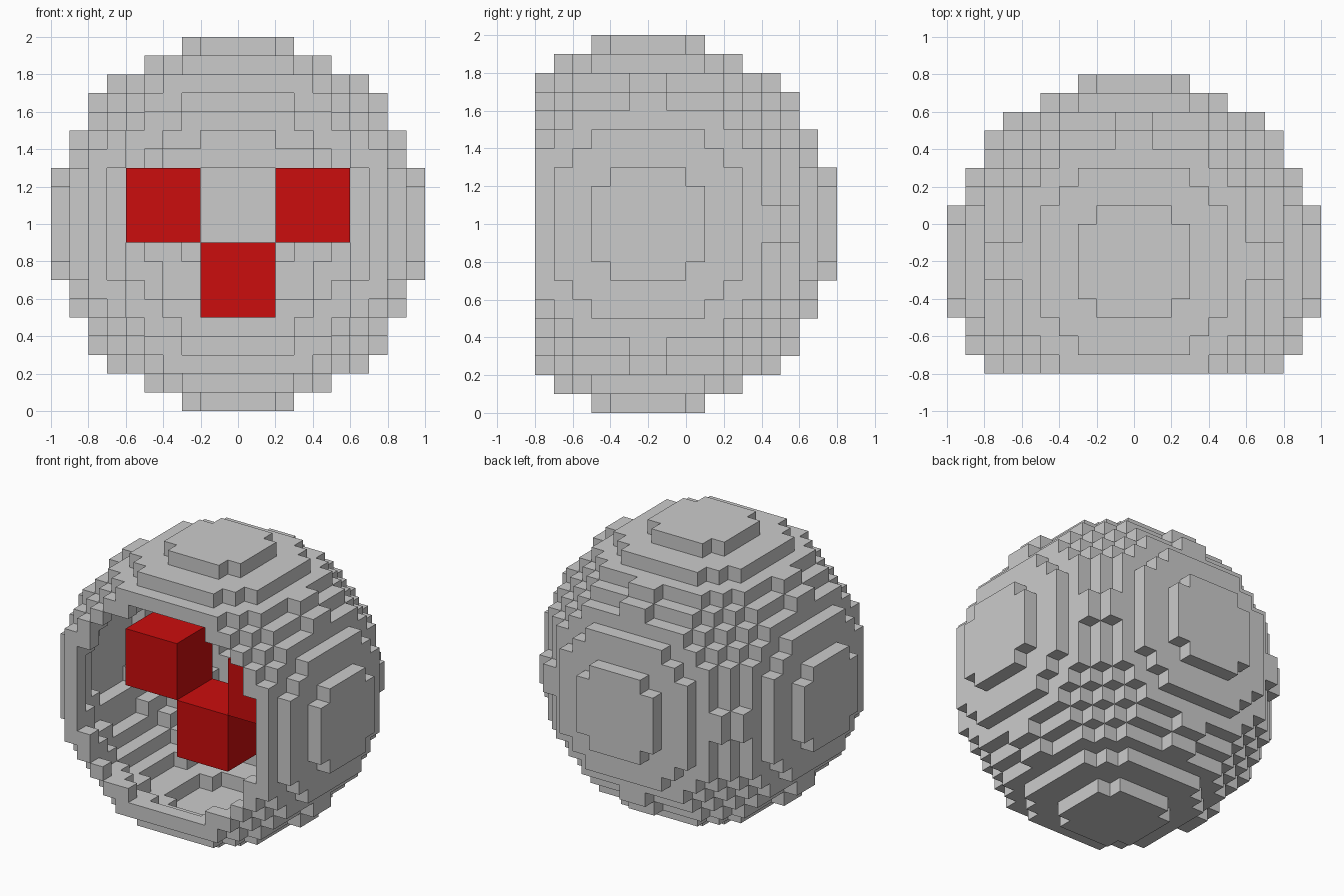
import bpy, bmesh
from mathutils import Vector

if "Cube" in bpy.data.objects:
    bpy.data.objects.remove(bpy.data.objects["Cube"], do_unlink=True)

UNIT = 0.1                          # edge of one block
CENTRE = Vector((0, -0.2, 1.0))     # centre of the hollow ball
OUTER, INNER, CUT = 10, 9, -6       # radii and front opening, in blocks


def material(name, rgb):
    m = bpy.data.materials.new(name)
    m.use_nodes = True
    m.diffuse_color = (*rgb, 1)
    m.node_tree.nodes["Principled BSDF"].inputs["Base Color"].default_value = (*rgb, 1)
    return m


def finish(name, bm, mat):
    bmesh.ops.recalc_face_normals(bm, faces=bm.faces) if name != "block_shell" else None
    mesh = bpy.data.meshes.new(name)
    bm.to_mesh(mesh)
    bm.free()
    mesh.materials.append(mat)
    ob = bpy.data.objects.new(name, mesh)
    bpy.context.collection.objects.link(ob)
    return ob


grey = material("light grey", (0.6, 0.6, 0.6))
red = material("red", (0.6, 0.004, 0.004))


# Hollow ball of blocks, open at the front
def solid(c):
    d = sum((i + 0.5) ** 2 for i in c)
    return c[1] >= CUT and INNER ** 2 < d <= OUTER ** 2


bm = bmesh.new()
corners = {}


def corner(p):
    if p not in corners:
        corners[p] = bm.verts.new(CENTRE + Vector(p) * UNIT)
    return corners[p]


span = range(-OUTER, OUTER)
for cell in [(x, y, z) for x in span for y in span for z in span]:
    if not solid(cell):
        continue
    for axis in range(3):
        u, v = (axis + 1) % 3, (axis + 2) % 3
        for side in (0, 1):
            near = list(cell)
            near[axis] += 2 * side - 1
            if solid(near):
                continue
            # exposed side of a block, wound to face outwards
            quad = []
            for du, dv in ((0, 0), (1, 0), (1, 1), (0, 1)):
                p = list(cell)
                p[axis] += side
                p[u] += du
                p[v] += dv
                quad.append(corner(tuple(p)))
            bm.faces.new(quad if side else quad[::-1])
finish("block_shell", bm, grey)


# Red cubes floating inside: two eyes and a mouth
def cube(name, x, z):
    b = bmesh.new()
    bmesh.ops.create_cube(b, size=0.4)
    bmesh.ops.translate(b, verts=b.verts, vec=(x, CENTRE.y, z))
    finish(name, b, red)


cube("left_eye", 0.4, 1.1)
cube("right_eye", -0.4, 1.1)
cube("mouth", 0, 0.7)
